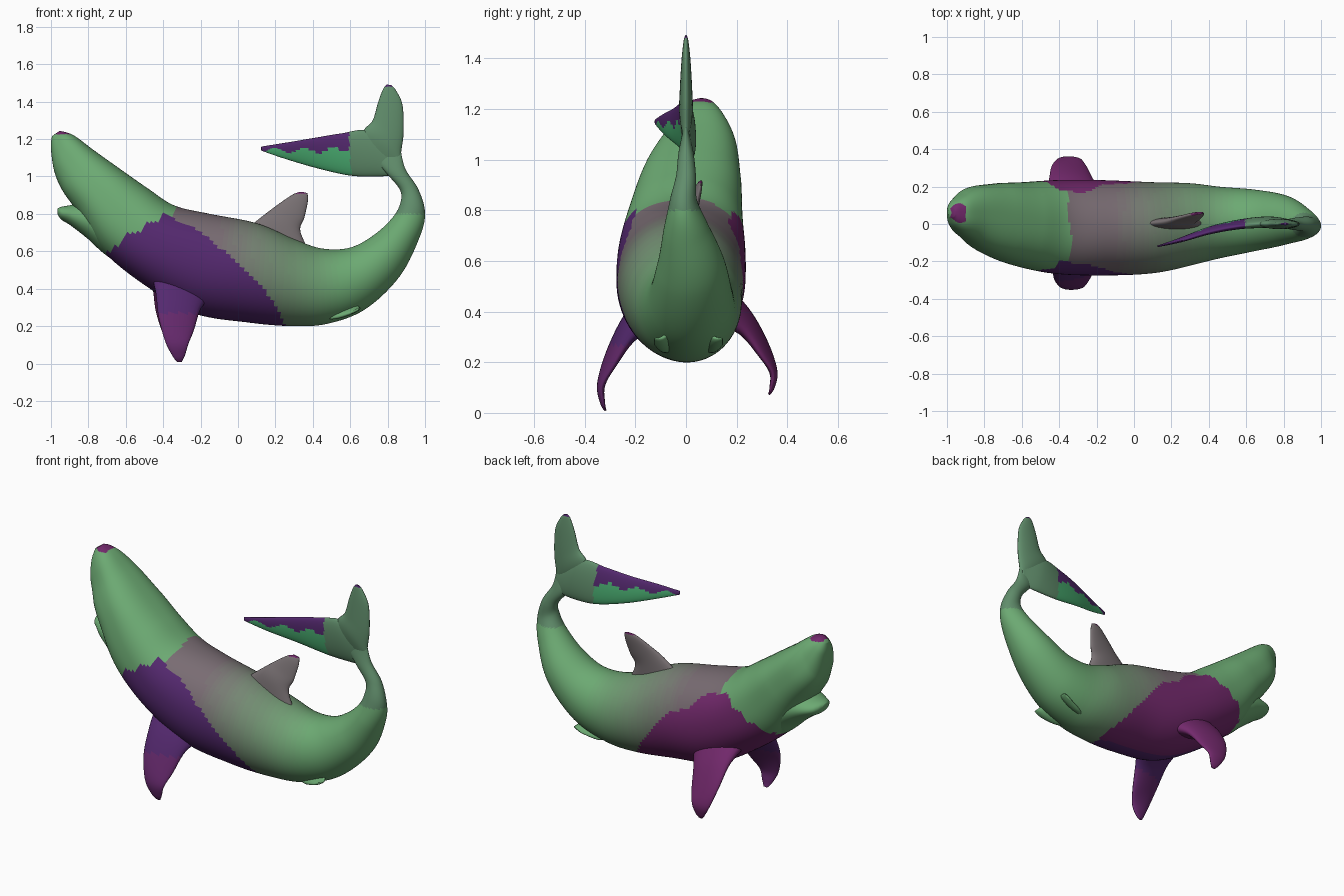
import bpy, bmesh, math
from mathutils import Vector

# Palette
MATS = {}
def mat(name, rgb):
    m = bpy.data.materials.new(name)
    m.diffuse_color = (*rgb, 1)
    MATS[name] = m

GREEN, GREY = Vector((.15, .40, .17)), Vector((.19, .15, .17))
STEPS = 20
for i in range(STEPS + 1):
    mat("back_%d" % i, GREY.lerp(GREEN, i / STEPS))
mat("violet", (.09, .022, .16))
mat("plum", (.13, .022, .15))
mat("magenta", (.17, .022, .15))
mat("tail_green", (.12, .27, .15))
mat("bright_green", (.07, .43, .17))
NAMES = list(MATS)

def line_z(pts, x):
    # height of a polyline at x
    for (x0, z0), (x1, z1) in zip(pts, pts[1:]):
        if x0 <= x <= x1:
            return z0 + (z1 - z0) * (x - x0) / (x1 - x0)
    return -1

# Colour zones
PATCH = [(-.72, .56), (-.62, .67), (-.38, .80), (-.28, .75), (0, .55), (.13, .4), (.27, .19)]
def body_colour(p):
    jag = .012 * math.sin(47 * p.x + 31 * p.z + 20 * p.y)
    if p.z > 1.225 and p.x < -.9:
        return "magenta"
    if p.z < line_z(PATCH, p.x) + jag:
        return "violet" if p.y < 0 else "magenta"
    if p.x < -.34 + jag:
        return "back_%d" % STEPS
    if p.z > .8 and p.x > .7:
        return "tail_green"
    f = min(1, max(0, (p.x + .1) / .65))
    return "back_%d" % round(f * STEPS)

def fin_colour(p):
    return "magenta" if p.y > 0 else "plum" if p.z < .27 else "violet"

def dorsal_colour(p):
    return "magenta" if p.z > .908 else "back_1"

def tail_colour(p):
    if p.z > 1.48:
        return "violet"
    if p.x > .6 - .06 * (p.z - 1.1):
        return "tail_green"
    return "violet" if p.z > 1.14 + .012 * math.sin(40 * p.x) else "bright_green"

def spline(rows, sub):
    out = []
    n = len(rows)
    for i in range(n - 1):
        p0, p1, p2, p3 = (rows[min(n - 1, max(0, k))] for k in (i - 1, i, i + 1, i + 2))
        for s in range(sub):
            t = s / sub
            out.append([.5 * (2*b + (c - a)*t + (2*a - 5*b + 4*c - d)*t*t + (3*b - a - 3*c + d)*t**3)
                        for a, b, c, d in zip(p0, p1, p2, p3)])
    return out + [list(rows[-1])]

def power(v, e):
    return math.copysign(abs(v) ** e, v)

def loft(name, rows, colour, segs=40, sub=7, full=1.0):
    # rows: edge point A, edge point B, half thickness; full < 1 squares the front end
    rows = spline(rows, sub)
    mids = [(Vector(r[:3]) + Vector(r[3:6])) / 2 for r in rows]
    bm = bmesh.new()
    rings = []
    for i, r in enumerate(rows):
        half = (Vector(r[:3]) - Vector(r[3:6])) / 2
        tan = mids[min(i + 1, len(mids) - 1)] - mids[max(i - 1, 0)]
        side = half.cross(tan).normalized() * r[6]
        e = min(1, full + (1 - full) * max(0, i / len(rows) - .25) * 5)
        rings.append([bm.verts.new(mids[i] + half * power(math.cos(a), e) + side * power(math.sin(a), e))
                      for a in (2 * math.pi * k / segs for k in range(segs))])
    for a, b in zip(rings, rings[1:]):
        for k in range(segs):
            j = (k + 1) % segs
            bm.faces.new((a[k], a[j], b[j], b[k]))
    # end caps
    for ring, c in ((rings[0], mids[0]), (rings[-1], mids[-1])):
        v = bm.verts.new(c)
        for k in range(segs):
            bm.faces.new((ring[k], ring[(k + 1) % segs], v))
    bmesh.ops.recalc_face_normals(bm, faces=bm.faces)
    for f in bm.faces:
        f.smooth = True
        f.material_index = NAMES.index(colour(f.calc_center_median()))
    me = bpy.data.meshes.new(name)
    bm.to_mesh(me)
    bm.free()
    for n in NAMES:
        me.materials.append(MATS[n])
    ob = bpy.data.objects.new(name, me)
    bpy.context.collection.objects.link(ob)
    return ob

def flat(rows):
    # rows in side view: top x z, bottom x z, centre y, half width
    return [(a, y, b, c, y, d, w) for a, b, c, d, y, w in rows]

# Body from snout to tail stalk
loft("body", flat([
    (-.955, 1.243, -.995, 1.215, .06, .025),
    (-.925, 1.238, -1.0, 1.15, .06, .065),
    (-.87, 1.215, -.98, 1.02, .055, .11),
    (-.77, 1.14, -.935, .92, .05, .155),
    (-.63, 1.04, -.85, .80, .025, .195),
    (-.48, .935, -.72, .60, 0, .225),
    (-.34, .845, -.50, .42, -.015, .25),
    (-.15, .80, -.24, .27, -.02, .255),
    (.10, .75, .05, .22, -.02, .245),
    (.30, .665, .29, .20, 0, .22),
    (.45, .615, .48, .213, .01, .19),
    (.60, .62, .68, .29, .02, .165),
    (.73, .69, .86, .46, .02, .135),
    (.83, .785, .965, .66, 0, .09),
    (.87, .865, 1.0, .80, -.01, .055),
    (.865, .93, .965, .93, 0, .04),
    (.80, 1.01, .895, 1.04, 0, .03),
    (.74, 1.08, .87, 1.14, 0, .012)]), body_colour, 88, 11, .8)

# Lower jaw, opened from the head
loft("lower_jaw", flat([
    (-.965, .828, -.965, .80, .035, .025),
    (-.945, .838, -.945, .77, .035, .065),
    (-.89, .848, -.89, .735, .035, .105),
    (-.80, .87, -.80, .665, .025, .14),
    (-.66, .85, -.70, .575, .01, .165),
    (-.50, .75, -.50, .44, 0, .17)]), body_colour, 48, 9)

# Dorsal fin
loft("dorsal_fin", [
    (.02, 0, .70, .42, 0, .53, .035),
    (.14, .01, .795, .335, .01, .70, .03),
    (.22, .03, .855, .355, .03, .78, .02),
    (.295, .05, .905, .373, .05, .865, .013),
    (.335, .06, .918, .372, .06, .91, .005)], dorsal_colour, 24)

# Pectoral fins, the far one slightly higher
PECTORAL = [
    (-.46, -.13, .47, -.14, -.13, .36, .07),
    (-.44, -.225, .38, -.20, -.22, .29, .04),
    (-.425, -.30, .25, -.235, -.29, .18, .024),
    (-.39, -.338, .12, -.265, -.332, .105, .016),
    (-.35, -.332, .04, -.283, -.328, .045, .01),
    (-.325, -.318, .008, -.30, -.318, .01, .004)]
loft("near_pectoral_fin", PECTORAL, fin_colour, 24)
loft("far_pectoral_fin",
     [(a - .015, -b + .01, c * .87 + .065, d - .015, -e + .01, f * .87 + .065, t)
      for a, b, c, d, e, f, t in PECTORAL], fin_colour, 24)

# Tail fin lobes
loft("upper_tail_lobe", [
    (.66, 0, 1.12, .88, 0, 1.04, .004),
    (.67, 0, 1.24, .872, 0, 1.12, .026),
    (.72, 0, 1.30, .885, 0, 1.23, .025),
    (.75, 0, 1.40, .88, 0, 1.38, .018),
    (.777, 0, 1.47, .845, 0, 1.46, .01),
    (.795, 0, 1.492, .82, 0, 1.488, .004)], tail_colour, 24)
loft("lower_tail_lobe", [
    (.86, 0, 1.15, .86, .01, 1.01, .012),
    (.70, 0, 1.245, .75, .02, 1.0, .028),
    (.55, -.015, 1.23, .60, .015, 1.005, .024),
    (.40, -.045, 1.205, .42, -.02, 1.045, .019),
    (.25, -.09, 1.18, .25, -.08, 1.095, .012),
    (.125, -.12, 1.16, .125, -.12, 1.138, .004)], tail_colour, 32, 14)

# Small pelvic fins folded against the belly
for name, s in (("near_pelvic_fin", -1), ("far_pelvic_fin", 1)):
    loft(name, [
        (.46, .01 + s * .05, .25, .62, .01 + s * .06, .34, .025),
        (.50, .01 + s * .10, .24, .65, .01 + s * .10, .30, .018),
        (.60, .01 + s * .135, .268, .655, .01 + s * .135, .295, .006)], body_colour, 16)
